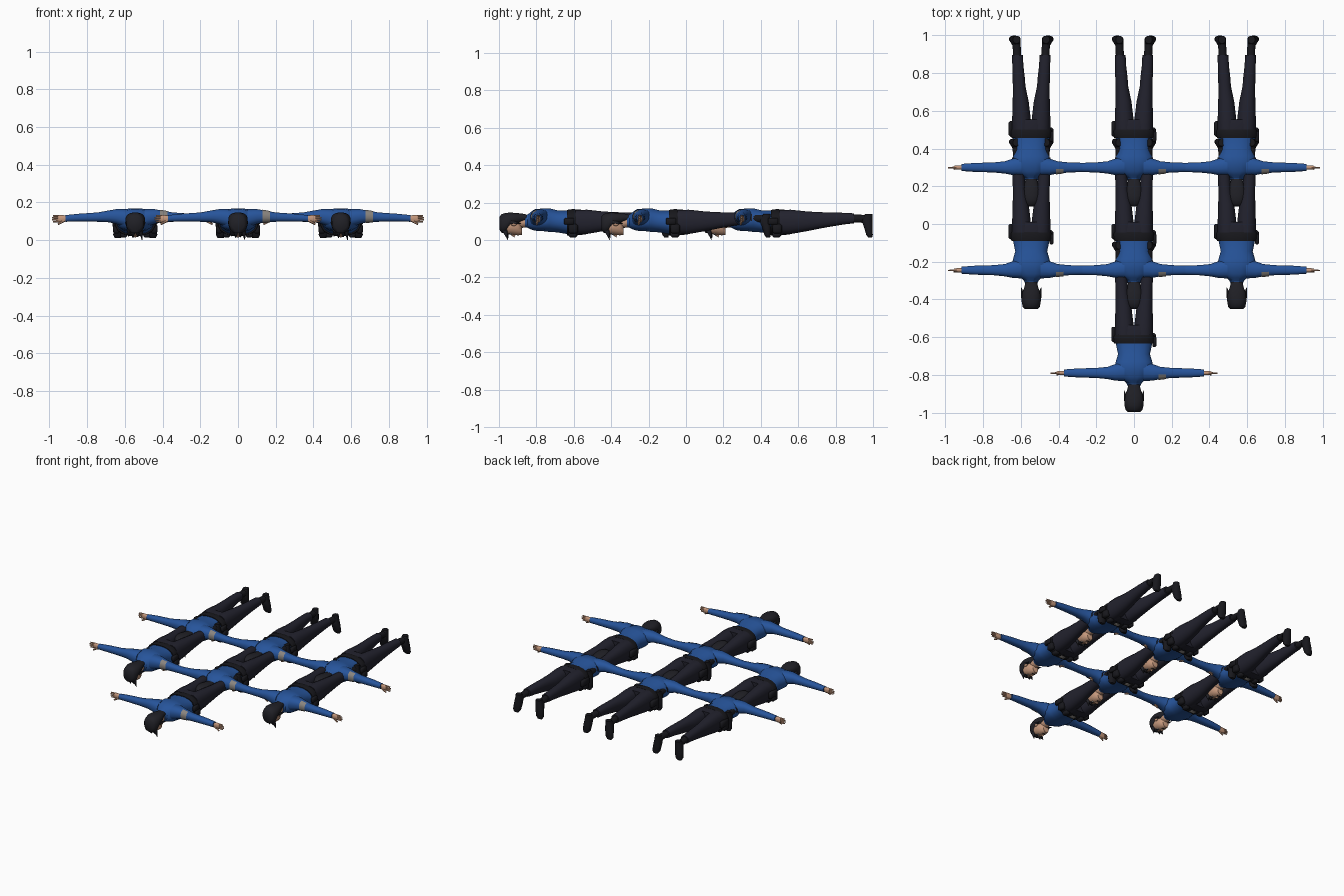
import bpy
import bmesh
import math
from mathutils import Vector

default_cube = bpy.data.objects.get("Cube")
if default_cube:
    bpy.data.objects.remove(default_cube, do_unlink=True)


def material(name, red, green, blue):
    mat = bpy.data.materials.new(name)
    mat.use_nodes = True
    colour = (red, green, blue, 1)
    mat.diffuse_color = colour
    shader = mat.node_tree.nodes["Principled BSDF"]
    shader.inputs["Base Color"].default_value = colour
    shader.inputs["Roughness"].default_value = 0.8
    return mat


BLUE = material("shirt blue", .02, .09, .33)
NAVY = material("trouser navy", .016, .016, .027)
HAIR = material("hair black", .015, .015, .02)
BLACK = material("leather black", .009, .009, .012)
SKIN = material("skin", .55, .31, .2)
GREY = material("badge grey", .25, .23, .21)
WHITE = material("eye white", .6, .6, .6)

parts = []


def finish(name, bm, mat, mirror=False):
    """Turn a bmesh into a smooth shaded part of the figure."""
    bmesh.ops.recalc_face_normals(bm, faces=bm.faces)
    mesh = bpy.data.meshes.new(name)
    bm.to_mesh(mesh)
    bm.free()
    mesh.materials.append(mat)
    for face in mesh.polygons:
        face.use_smooth = True
    mesh.set_sharp_from_angle(angle=math.radians(50))
    obj = bpy.data.objects.new(name, mesh)
    bpy.context.collection.objects.link(obj)
    if mirror:
        obj.modifiers.new("Mirror", "MIRROR").use_mirror_merge = False
    parts.append(obj)
    return obj


def loft(name, axis, sections, mat, mirror=False, sides=16, square=.85):
    """Skin rings given as (station, centre a, centre b, radius a, radius b)."""
    bm = bmesh.new()
    others = [i for i in range(3) if i != axis]
    rings = []
    for station, ca, cb, ra, rb in sections:
        ring = []
        for k in range(sides):
            angle = math.tau * (k + .5) / sides
            c, s = math.cos(angle), math.sin(angle)
            point = Vector()
            point[axis] = station
            point[others[0]] = ca + ra * math.copysign(abs(c) ** square, c)
            point[others[1]] = cb + rb * math.copysign(abs(s) ** square, s)
            ring.append(bm.verts.new(point))
        rings.append(ring)
    for low, high in zip(rings, rings[1:]):
        for k in range(sides):
            n = (k + 1) % sides
            bm.faces.new((low[k], low[n], high[n], high[k]))
    bm.faces.new(rings[0])
    bm.faces.new(rings[-1])
    return finish(name, bm, mat, mirror)


def rod(name, start, end, r1, r2, mat, mirror=False, sides=8):
    """Tapered rod between two points."""
    start, end = Vector(start), Vector(end)
    bm = bmesh.new()
    bmesh.ops.create_cone(bm, cap_ends=True, segments=sides, radius1=r1,
                          radius2=r2, depth=(end - start).length)
    turn = (end - start).to_track_quat("Z", "Y")
    bmesh.ops.rotate(bm, verts=bm.verts, matrix=turn.to_matrix())
    bmesh.ops.translate(bm, verts=bm.verts, vec=(start + end) / 2)
    return finish(name, bm, mat, mirror)


def block(name, centre, size, mat, mirror=False):
    bm = bmesh.new()
    bmesh.ops.create_cube(bm, size=1)
    bmesh.ops.scale(bm, verts=bm.verts, vec=size)
    bmesh.ops.translate(bm, verts=bm.verts, vec=centre)
    bmesh.ops.bevel(bm, geom=bm.edges[:], offset=min(size) * .25, segments=1,
                    affect="EDGES")
    return finish(name, bm, mat, mirror)


def ball(name, centre, radii, mat, mirror=False):
    bm = bmesh.new()
    bmesh.ops.create_uvsphere(bm, u_segments=10, v_segments=6, radius=1)
    bmesh.ops.scale(bm, verts=bm.verts, vec=radii)
    bmesh.ops.translate(bm, verts=bm.verts, vec=centre)
    return finish(name, bm, mat, mirror)


X, Y, Z = range(3)

# Shirt: body, sleeves and collar
loft("shirt_body", Y, [
    (-.06, 0, .1, .036, .034), (-.04, 0, .103, .055, .047),
    (-.02, 0, .107, .085, .058), (.03, 0, .108, .105, .062),
    (.06, 0, .106, .098, .064), (.1, 0, .1, .086, .06),
    (.165, 0, .093, .1, .064)], BLUE)
sleeve = [(.05, .01, .115, .055, .05), (.1, .003, .125, .044, .04),
          (.14, 0, .126, .033, .032), (.2, 0, .122, .027, .025),
          (.3, 0, .119, .024, .021), (.37, 0, .115, .019, .018)]
loft("sleeve", X, sleeve, BLUE, True)
loft("collar", Y, [(-.07, 0, .1, .033, .031), (-.045, 0, .102, .045, .04)], BLUE)

# Sleeve badge: outward facing strip of a slightly wider sleeve
badge = loft("sleeve_badge", X, [(.13, 0, .126, .038, .036),
                                 (.17, 0, .124, .033, .031)], GREY)
bm = bmesh.new()
bm.from_mesh(badge.data)
spare = [f for f in bm.faces if f.calc_center_median().y > -.012]
bmesh.ops.delete(bm, geom=spare, context="FACES")
bm.to_mesh(badge.data)
bm.free()

# Hands with fingers stacked edge-on and a thumb pointing down
loft("palm", X, [(.36, 0, .115, .011, .013), (.385, 0, .113, .012, .02),
                 (.41, 0, .113, .009, .019)], SKIN, True, 10)
for i in range(4):
    height = .099 + i * .0095
    reach = .445 - abs(i - 1.5) * .006
    rod("finger", (.4, 0, height), (reach, -.002, height * 1.1 - .012),
        .0062, .004, SKIN, True, 6)
rod("thumb", (.375, -.004, .105), (.41, -.008, .084), .008, .005, SKIN, True, 6)

# Trousers
loft("trouser_seat", Y, [(.16, 0, .093, .097, .064), (.21, 0, .094, .103, .07),
                         (.255, 0, .095, .098, .066)], NAVY)
loft("trouser_leg", Y, [
    (.2, .05, .095, .052, .066), (.26, .052, .097, .05, .066),
    (.35, .056, .1, .043, .053), (.43, .064, .106, .034, .043),
    (.48, .067, .11, .033, .038), (.54, .071, .114, .03, .032),
    (.597, .073, .116, .029, .027)], NAVY, True)

# Boots with toes pointing down
rod("boot_shaft", (.074, .58, .116), (.079, .675, .112), .022, .021, BLACK, True, 12)
loft("boot_foot", Z, [
    (.012, .092, .685, .017, .01), (.028, .09, .681, .028, .018),
    (.07, .084, .675, .029, .024), (.11, .08, .667, .024, .032),
    (.139, .078, .678, .019, .02)], BLACK, True, 12)

# Belt and gear
loft("belt", Y, [(.155, 0, .093, .106, .069), (.165, 0, .093, .109, .071),
                 (.192, 0, .094, .11, .073), (.202, 0, .094, .106, .07)], BLACK)
block("belt_buckle", (0, .18, .021), (.035, .026, .008), GREY)
block("hip_pouch", (.1, .187, .06), (.034, .05, .05), BLACK, True)
block("front_pouch", (.06, .185, .028), (.035, .045, .028), BLACK, True)
block("holster", (-.107, .205, .09), (.026, .08, .045), BLACK)
block("radio", (.108, .165, .1), (.022, .055, .035), BLACK)

# Head facing down
rod("neck", (0, -.045, .1), (0, -.11, .09), .03, .028, SKIN, sides=14)
loft("face", Y, [
    (-.185, 0, .07, .035, .03), (-.165, 0, .073, .042, .043),
    (-.135, 0, .074, .042, .047), (-.108, 0, .066, .036, .042),
    (-.088, 0, .055, .022, .028)], SKIN, square=1)
ball("ear", (.045, -.13, .085), (.007, .016, .01), SKIN, True)
rod("nose", (0, -.145, .03), (0, -.124, .022), .004, .009, SKIN)
ball("eye", (.017, -.146, .032), (.008, .005, .003), WHITE, True)
ball("pupil", (.017, -.146, .029), (.004, .004, .002), BLACK, True)
block("eyebrow", (.018, -.157, .033), (.02, .005, .005), HAIR, True)
block("mouth", (0, -.108, .025), (.024, .004, .004), BLACK)

# Hair: crown, nape, fringe and side tufts
loft("hair_crown", Y, [
    (-.207, 0, .09, .034, .036), (-.194, 0, .088, .046, .052),
    (-.172, 0, .092, .051, .054), (-.15, 0, .11, .052, .037),
    (-.115, 0, .115, .047, .03), (-.09, 0, .118, .037, .024),
    (-.062, 0, .122, .03, .015)], HAIR)
for x, tip in ((-.03, .02), (-.01, .012), (.012, .016)):
    rod("fringe_lock", (x, -.178, .05), (x * 1.2, -.16, tip), .014, .002, HAIR)
rod("long_fringe_lock", (.03, -.178, .05), (.036, -.163, .0), .014, .001, HAIR)
rod("side_tuft", (.041, -.145, .095), (.053, -.092, .088), .013, .001, HAIR, True)

# Repeat the figure: two rows of three and a single leader
spacing = .545
places = [(col * spacing, .3 - row * spacing)
          for row in range(2) for col in (-1, 0, 1)]
for x, y in places:
    for part in parts:
        twin = part.copy()
        bpy.context.collection.objects.link(twin)
        twin.location = (x, y, 0)
for part in parts:
    part.location = (0, .3 - 2 * spacing, 0)
